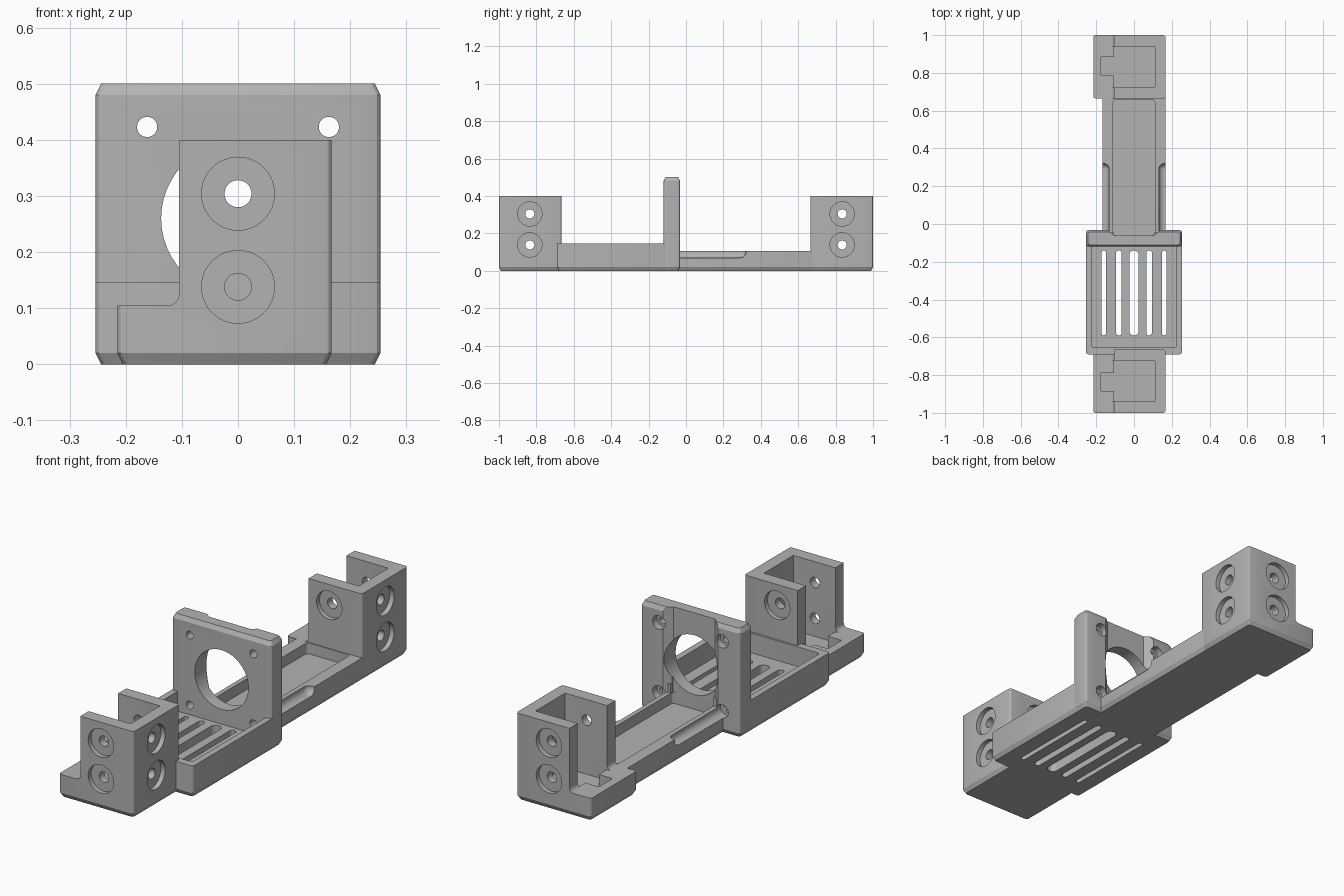
import bpy, bmesh, math
from mathutils import Matrix, Vector

old = bpy.data.objects.get("Cube")
if old:
    bpy.data.objects.remove(old, do_unlink=True)

grey = bpy.data.materials.new("matte grey")
grey.use_nodes = True
COLOUR = (0.45, 0.45, 0.45, 1)
grey.diffuse_color = COLOUR
grey.node_tree.nodes["Principled BSDF"].inputs["Base Color"].default_value = COLOUR


def new_object(name, bm):
    bmesh.ops.recalc_face_normals(bm, faces=bm.faces)
    mesh = bpy.data.meshes.new(name)
    bm.to_mesh(mesh)
    bm.free()
    obj = bpy.data.objects.new(name, mesh)
    bpy.context.scene.collection.objects.link(obj)
    mesh.materials.append(grey)
    return obj


def loft(name, rings):
    """Skin a stack of closed rings and cap both ends."""
    bm = bmesh.new()
    loops = [[bm.verts.new(p) for p in ring] for ring in rings]
    n = len(loops[0])
    for a, b in zip(loops, loops[1:]):
        for i in range(n):
            j = (i + 1) % n
            bm.faces.new((a[i], a[j], b[j], b[i]))
    bm.faces.new(loops[0])
    bm.faces.new(loops[-1])
    return new_object(name, bm)


def ring(x0, x1, y0, y1, z, r, steps):
    """Rectangle with corners rounded (or chamfered when steps is 1)."""
    corners = [(x1 - r, y1 - r), (x0 + r, y1 - r), (x0 + r, y0 + r), (x1 - r, y0 + r)]
    pts = []
    for k, (cx, cy) in enumerate(corners):
        for s in range(steps + 1):
            a = math.pi / 2 * (k + s / steps)
            pts.append((cx + r * math.cos(a), cy + r * math.sin(a), z))
    return pts


def block(name, x, y, z, r=0.012, steps=3, foot=0.0, crown=0.0):
    """Upright block, optionally chamfered round its foot and crown."""
    levels = [(z[0], foot)]
    if foot:
        levels.append((z[0] + 2 * foot, 0))
    if crown:
        levels.append((z[1] - 2 * crown, 0))
    levels.append((z[1], crown))
    return loft(name, [ring(x[0] + i, x[1] - i, y[0] + i, y[1] - i, h, r, steps)
                       for h, i in levels])


def cylinder(start, end, r):
    a, b = Vector(start), Vector(end)
    bm = bmesh.new()
    turn = (b - a).to_track_quat('Z', 'Y').to_matrix().to_4x4()
    bmesh.ops.create_cone(bm, cap_ends=True, segments=48, radius1=r, radius2=r,
                          depth=(b - a).length,
                          matrix=Matrix.Translation((a + b) / 2) @ turn)
    return new_object("cutter", bm)


def cut(obj, cutters):
    for c in cutters:
        c.hide_render = True
        mod = obj.modifiers.new("cut", 'BOOLEAN')
        mod.operation, mod.solver, mod.object = 'DIFFERENCE', 'EXACT', c
    bpy.context.view_layer.update()
    result = bpy.data.meshes.new_from_object(
        obj.evaluated_get(bpy.context.evaluated_depsgraph_get()))
    obj.modifiers.clear()
    obj.data = result
    for c in cutters:
        bpy.data.objects.remove(c, do_unlink=True)
    bpy.ops.object.select_all(action='DESELECT')
    obj.select_set(True)
    bpy.context.view_layer.objects.active = obj
    bpy.ops.object.shade_smooth_by_angle(angle=math.radians(25))


FLOOR = 0.055
HOLE_Z = (0.138, 0.304)


def screw_hole(face, inward):
    """Through hole with a wide counterbore sunk into a wall face."""
    f, d = Vector(face), Vector(inward)
    return [cylinder(f - d * 0.03, f + d * 0.022, 0.065),
            cylinder(f - d * 0.04, f + d * 0.1, 0.024)]


# End brackets: three-walled towers open to the side, on a wider foot
def bracket(name, s):
    def span(a, b):
        return sorted((s * a, s * b))
    tower = block(name, (-0.215, 0.167), span(0.665, 1.0), (0, 0.4), foot=0.01)
    # removes everything above the foot, leaving a small fillet at the wall
    shape = [(-0.3, 0.5), (-0.3, 0.105)]
    for i in range(7):
        a = math.pi / 2 * i / 6
        shape.append((-0.125 + 0.02 * math.sin(a), 0.125 - 0.02 * math.cos(a)))
    shape.append((-0.105, 0.5))
    cutters = [loft("cutter", [[(x, y, z) for x, z in shape] for y in span(0.6, 1.1)]),
               block("cutter", (-0.12, 0.11), span(0.725, 0.94), (0.105, 0.5), r=0.001),
               block("cutter", (-0.105, 0.11), span(0.725, 0.94), (FLOOR, 0.2), r=0.001),
               block("cutter", (-0.175, -0.09), span(0.785, 0.885), (FLOOR, 0.2), r=0.001)]
    for z in HOLE_Z:
        cutters += screw_hole((0, s, z), (0, -s, 0))
        cutters += screw_hole((0.167, s * 0.835, z), (-1, 0, 0))
    cutters += screw_hole((0, s * 0.665, HOLE_Z[1]), (0, s, 0))
    cut(tower, cutters)


bracket("front_bracket", -1)
bracket("back_bracket", 1)


# Openings shared by the upright plate and the tray that runs into it
def plate_holes():
    holes = [cylinder((0, -0.3, 0.26), (0, 0.1, 0.26), 0.137)]
    for x in (-0.162, 0.162):
        for z in (0.1, 0.423):
            holes.append(cylinder((x, -0.125, z), (x, 0.05, z), 0.018))
            holes.append(cylinder((x, -0.065, z), (x, 0.05, z), 0.031))
    return holes


# Upright plate with a tapered relief down its back
plate = block("upright_plate", (-0.254, 0.254), (-0.12, -0.032), (0, 0.5),
              foot=0.01, crown=0.01)
relief = [(-0.16, 0.0), (-0.14, -0.032), (-0.105, -0.06),
          (0.105, -0.06), (0.14, -0.032), (0.16, 0.0)]
cut(plate, [loft("cutter", [[(x, y, z) for x, y in relief] for z in (0.105, 0.6)]),
            block("cutter", (-0.11, 0.11), (-0.06, 0.1), (FLOOR, 0.2), r=0.001)]
    + plate_holes())

# Ventilated tray
tray = block("vented_tray", (-0.254, 0.254), (-0.69, -0.045), (0, 0.146), foot=0.01)
vents = [block("cutter", (x - w / 2, x + w / 2), (-0.59, -0.14), (-0.1, 0.2),
               r=w * 0.48, steps=6)
         for x, w in ((-0.16, 0.022), (-0.08, 0.03), (0, 0.05), (0.08, 0.03), (0.16, 0.022))]
cut(tray, [block("cutter", (-0.225, 0.225), (-0.655, -0.11), (FLOOR, 0.3))]
    + vents + plate_holes()
    + [block("cutter", (-0.11, 0.11), (-0.06, 0.1), (FLOOR, 0.2), r=0.001)])

# Channel beam with screwdriver grooves along both top edges
beam = block("channel_beam", (-0.167, 0.167), (-0.07, 0.7), (0, 0.105), foot=0.01)
grooves = []
for x in (-0.162, 0.162):
    grooves.append(cylinder((x, -0.065, 0.1), (x, 0.29, 0.1), 0.031))
    bm = bmesh.new()
    bmesh.ops.create_uvsphere(bm, u_segments=24, v_segments=12, radius=0.031,
                              matrix=Matrix.Translation((x, 0.29, 0.1)))
    grooves.append(new_object("cutter", bm))
cut(beam, [block("cutter", (-0.11, 0.11), (-0.06, 0.66), (FLOOR, 0.3), r=0.015)] + grooves)
